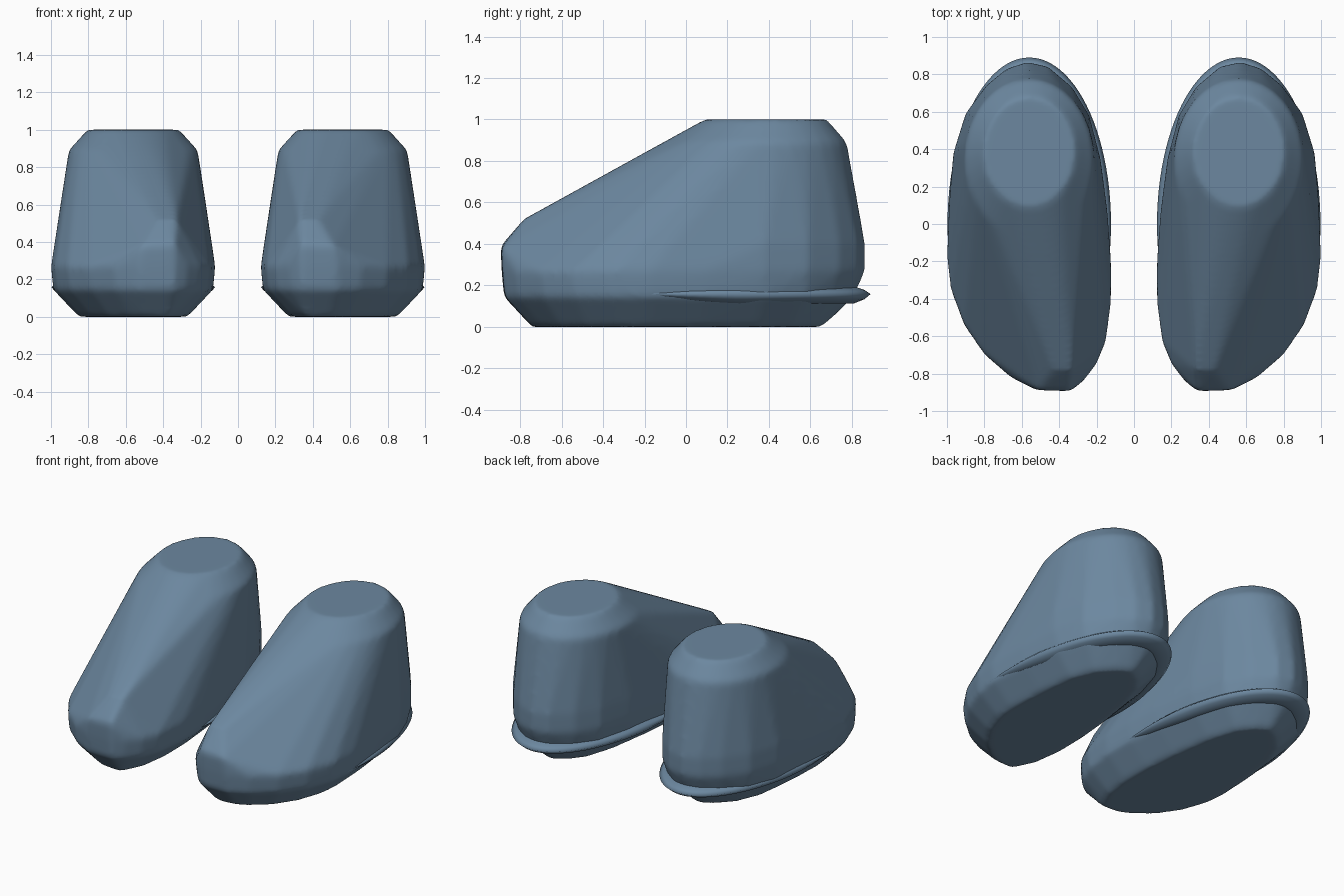
import bpy, bmesh, math
from mathutils import Vector

if "Cube" in bpy.data.objects:
    bpy.data.objects.remove(bpy.data.objects["Cube"])

blue = bpy.data.materials.new("slate blue")
blue.diffuse_color = (0.15, 0.245, 0.35, 1)
blue.use_nodes = True
blue.node_tree.nodes["Principled BSDF"].inputs["Base Color"].default_value = blue.diffuse_color

# Plan outline of one shoe at its widest height
PLAN = [(.34, -.89), (.53, -.885), (.66, -.82), (.80, -.70), (.91, -.54), (.98, -.35),
        (1.0, -.18), (.99, .1), (.965, .38), (.90, .59), (.79, .74), (.68, .83),
        (.57, .865), (.46, .84), (.33, .73), (.24, .58), (.18, .35), (.14, .05),
        (.122, -.2), (.122, -.42), (.15, -.63), (.20, -.75), (.27, -.84)]
N = 32


def ring(cx, cy, rx, ry, z):
    return [(cx + rx * math.cos(a), cy + ry * math.sin(a), z)
            for a in (2 * math.pi * i / N for i in range(N))]


def inset_plan(dist, z, heel=0.0):
    """Plan outline moved inward by dist, with extra pull-in at the heel."""
    out, n = [], len(PLAN)
    for i in range(n):
        tan = Vector(PLAN[(i + 1) % n]) - Vector(PLAN[i - 1])
        inward = Vector((-tan.y, tan.x)).normalized()
        p = Vector(PLAN[i]) + inward * (dist + heel * max(0, -inward.y))
        out.append((p.x, p.y, z))
    return out


def make_object(name, bm, side):
    bmesh.ops.scale(bm, vec=(side, 1, 1), verts=bm.verts)
    bmesh.ops.recalc_face_normals(bm, faces=bm.faces)
    mesh = bpy.data.meshes.new(name)
    bm.to_mesh(mesh)
    bm.free()
    mesh.materials.append(blue)
    obj = bpy.data.objects.new(name, mesh)
    bpy.context.collection.objects.link(obj)
    for p in mesh.polygons:
        p.use_smooth = True
    return obj


def shoe_body(name, side):
    # Convex skin over the sole, foot, toe ridge and ankle sections
    pts = inset_plan(.15, 0, .07) + inset_plan(.13, .02, .06)
    pts += inset_plan(.012, .145, .045) + inset_plan(0, .27)
    pts += [(x, y, .40) for x, y in PLAN if y > .3]
    pts += [(.33, -.78, .52), (.43, -.78, .52), (.34, -.895, .39), (.51, -.89, .38)]
    pts += ring(.56, .35, .345, .425, .89) + ring(.56, .385, .245, .295, 1.0)
    bm = bmesh.new()
    for p in pts:
        bm.verts.new(p)
    hull = bmesh.ops.convex_hull(bm, input=bm.verts)
    loose = [v for v in bm.verts if not v.link_faces]
    bmesh.ops.delete(bm, geom=loose, context='VERTS')
    obj = make_object(name, bm, side)
    # Even skin with softened creases
    rm = obj.modifiers.new("even skin", 'REMESH')
    rm.mode = 'VOXEL'
    rm.voxel_size = .02
    rm.use_smooth_shade = True
    sm = obj.modifiers.new("soften", 'SMOOTH')
    sm.factor = .5
    sm.iterations = 6


def heel_lip(name, side):
    # Flattened, pointed section swept around the heel, tapering at both ends
    section = [(0, 0), (-.03, .02), (-.08, .038), (-.15, .036), (-.20, 0),
               (-.15, -.04), (-.08, -.045), (-.03, -.025)]
    steps = 56
    bm = bmesh.new()
    loops = []
    for i in range(steps + 1):
        t = i / steps
        a = math.radians(-14 + 208 * t)
        taper = min(1, math.sin(math.pi * t) * 2.2) ** .6 if 0 < t < 1 else .02
        c = Vector((.56 + .437 * math.cos(a), .89 * math.sin(a)))
        out = Vector((math.cos(a) / .437, math.sin(a) / .89)).normalized()
        loop = []
        for d, h in section:
            p = c + out * d * (.45 + .55 * max(0, math.sin(a)))
            loop.append(bm.verts.new((p.x, p.y, .158 + h * taper)))
        loops.append(loop)
    k = len(section)
    for l0, l1 in zip(loops, loops[1:]):
        for j in range(k):
            bm.faces.new((l0[j], l0[(j + 1) % k], l1[(j + 1) % k], l1[j]))
    bm.faces.new(loops[0])
    bm.faces.new(loops[-1])
    make_object(name, bm, side)


for label, side in (("right", 1), ("left", -1)):
    shoe_body(label + "_shoe_body", side)
    heel_lip(label + "_heel_lip", side)
